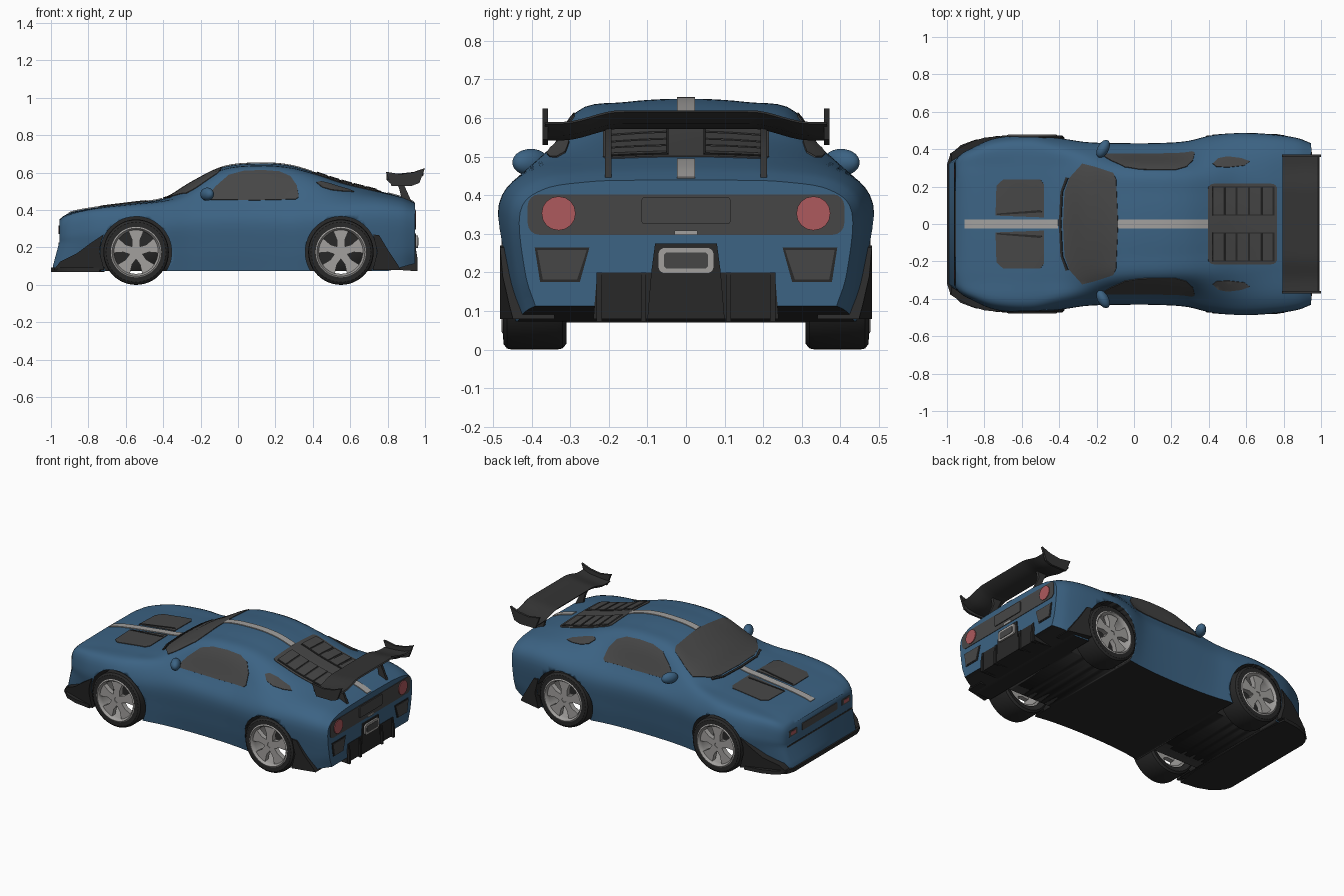
import bpy, bmesh, math
from mathutils import Vector, Matrix
from mathutils.bvhtree import BVHTree

if "Cube" in bpy.data.objects:
    bpy.data.objects.remove(bpy.data.objects["Cube"])

def material(name, rgb):
    m = bpy.data.materials.new(name)
    m.diffuse_color = (*rgb, 1)
    m.use_nodes = True
    m.node_tree.nodes["Principled BSDF"].inputs["Base Color"].default_value = m.diffuse_color
    return m

BLUE = material("blue_paint", (0.045, 0.125, 0.23))
BLACK = material("black_trim", (0.022, 0.022, 0.022))
GREY = material("dark_grey_glass", (0.062, 0.062, 0.062))
WING = material("charcoal_wing", (0.034, 0.034, 0.034))
SILVER = material("silver", (0.36, 0.35, 0.34))
RED = material("red_light", (0.42, 0.10, 0.11))

def finish(bm, name, mats, angle=40):
    bmesh.ops.recalc_face_normals(bm, faces=bm.faces)
    me = bpy.data.meshes.new(name)
    bm.to_mesh(me)
    bm.free()
    ob = bpy.data.objects.new(name, me)
    bpy.context.collection.objects.link(ob)
    for m in mats:
        me.materials.append(m)
    bpy.ops.object.select_all(action='DESELECT')
    ob.select_set(True)
    bpy.context.view_layer.objects.active = ob
    bpy.ops.object.shade_smooth_by_angle(angle=math.radians(angle))
    return ob

# Outline extruded along an axis; either end may be a function of the first coordinate
def prism(name, pts, axis, a, b, mat):
    def place(p, d):
        d = d(p[0]) if callable(d) else d
        return {'x': (d, p[0], p[1]), 'y': (p[0], d, p[1]), 'z': (p[0], p[1], d)}[axis]
    bm = bmesh.new()
    lo = [bm.verts.new(place(p, a)) for p in pts]
    hi = [bm.verts.new(place(p, b)) for p in pts]
    bm.faces.new(lo)
    bm.faces.new(hi)
    for i in range(len(pts)):
        j = (i + 1) % len(pts)
        bm.faces.new((lo[i], lo[j], hi[j], hi[i]))
    return finish(bm, name, [mat])

# Closed (radius, y) profile spun round a wheel axis
def lathe(name, prof, cx, cz, side, mat, seg=48):
    bm = bmesh.new()
    rings = [[bm.verts.new((cx + r * math.cos(t), side * y, cz + r * math.sin(t))) for r, y in prof]
             for t in (2 * math.pi * i / seg for i in range(seg))]
    n = len(prof)
    for i in range(seg):
        p, q = rings[i], rings[(i + 1) % seg]
        for j in range(n):
            k = (j + 1) % n
            bm.faces.new((p[j], p[k], q[k], q[j]))
    bmesh.ops.remove_doubles(bm, verts=bm.verts, dist=1e-5)
    return finish(bm, name, [mat], 35)

def rrect(cx, cy, w, h, r):
    pts = []
    for q, (sx, sy) in enumerate(((1, 1), (-1, 1), (-1, -1), (1, -1))):
        for k in range(5):
            t = math.pi / 2 * (q + k / 4)
            pts.append((cx + sx * (w / 2 - r) + r * math.cos(t), cy + sy * (h / 2 - r) + r * math.sin(t)))
    return pts

# Body stations: x, bottom half width, max half width, its z, shoulder y, z, roof edge y, z, centre z
S = [(-.955, .32, .34, .26, .33, .32, .28, .345, .35), (-.93, .34, .37, .27, .355, .345, .29, .365, .37),
     (-.88, .37, .40, .28, .38, .37, .30, .385, .392), (-.75, .42, .455, .30, .42, .40, .30, .41, .415),
     (-.55, .44, .475, .32, .43, .42, .30, .435, .44), (-.39, .43, .455, .33, .40, .435, .30, .452, .465),
     (-.25, .41, .435, .34, .38, .45, .305, .507, .548), (-.08, .40, .43, .35, .373, .455, .29, .595, .63),
     (.12, .40, .43, .35, .37, .46, .285, .615, .65), (.28, .41, .44, .35, .375, .465, .28, .605, .638),
     (.42, .43, .472, .365, .395, .48, .275, .575, .597), (.56, .44, .485, .375, .41, .467, .275, .53, .552),
     (.75, .44, .475, .38, .40, .46, .25, .492, .503), (.88, .42, .455, .37, .385, .44, .25, .462, .468),
     (.945, .39, .43, .355, .37, .415, .25, .435, .44)]

def station(x):
    k = max(i for i in range(len(S) - 1) if S[i][0] <= x + 1e-6)
    h = S[k + 1][0] - S[k][0]
    t = (x - S[k][0]) / h
    out = []
    for c in range(1, 9):
        def m(i):
            a, b = max(i - 1, 0), min(i + 1, len(S) - 1)
            return (S[b][c] - S[a][c]) / (S[b][0] - S[a][0]) * h
        out.append((2*t**3 - 3*t*t + 1) * S[k][c] + (t**3 - 2*t*t + t) * m(k)
                   + (3*t*t - 2*t**3) * S[k + 1][c] + (t**3 - t*t) * m(k + 1))
    return out

def half_section(x):
    wb, wm, zm, ws, zs, wr, zr, zt = station(x)
    zb = .073 + .04 * min(max((x - .8) / .14, 0), 1)
    P = [Vector(p) for p in ((wb, zb), ((wb + 2 * wm) / 3, .2), (wm, zm), (ws, zs), (wr, zr),
                             (wr * .55, zt - .25 * (zt - zr)), (0, zt))]
    P = [2 * P[0] - P[1]] + P + [Vector((-P[5].x, P[5].y))]
    pts = []
    for i in range(1, 7):
        a, b, c, d = P[i - 1:i + 3]
        for t in (0, .2, .4, .6, .8):
            pts.append(.5 * (2 * b + (c - a) * t + (2*a - 5*b + 4*c - d) * t * t + (3*b - a - 3*c + d) * t**3))
    return pts + [P[7]]

# Body shell lofted along x, lower nose pushed forward
bm = bmesh.new()
rings = []
N = 90
for i in range(N + 1):
    x = -.955 + 1.9 * i / N
    h = half_section(x)
    ring = [(p.x, p.y) for p in h] + [(-p.x, p.y) for p in h[-2::-1]]
    push = min(max((-.8 - x) / .12, 0), 1)
    rings.append([bm.verts.new((x - push * .035 * min(max((.23 - z) / .13, 0), 1), y, z)) for y, z in ring])
M = len(rings[0])
for p, q in zip(rings, rings[1:]):
    for j in range(M):
        k = (j + 1) % M
        bm.faces.new((p[j], p[k], q[k], q[j]))
for r in (rings[0], rings[-1]):
    for j in range(M // 2):
        f = [r[j], r[j + 1], r[M - 2 - j], r[M - 1 - j]]
        bm.faces.new(f if j < M // 2 - 1 else [f[0], f[1], f[3]])
body = finish(bm, "body", [BLUE, BLACK], 50)

# Wheel wells cut from the body
WHEELS = [(cx, s) for cx in (-.545, .55) for s in (1, -1)]
for cx, s in WHEELS:
    ring = [(cx + .19 * math.cos(t * math.pi / 32), .175 + .19 * math.sin(t * math.pi / 32)) for t in range(64)]
    cut = prism("wheel_well_cutter", ring, 'y', s * .28, s * .6, BLACK)
    cut.hide_render = True
    mod = body.modifiers.new("well", 'BOOLEAN')
    mod.operation, mod.solver, mod.object = 'DIFFERENCE', 'EXACT', cut
    bpy.context.view_layer.objects.active = body
    bpy.ops.object.modifier_apply(modifier=mod.name)
    bpy.data.objects.remove(cut)

# Black underside and wells
for f in body.data.polygons:
    c, n = f.center, f.normal
    d = min(math.hypot(c.x - cx, c.z - .175) for cx, s in WHEELS)
    well = d < .195 and abs(c.y) > .27 and (abs(n.y) < .04 or abs(abs(c.y) - .28) < .004)
    f.material_index = int(well or (n.z < -.5 and c.z < .13))
bm = bmesh.new()
bm.from_mesh(body.data)
tree = BVHTree.FromBMesh(bm)
bm.free()

# Thin plate: outline projected onto the body from one direction, with a skirt
def plate(name, pts, view, mat, off=.004, step=.025):
    to3 = {'top': lambda a, b: (a, b, 2), 'right': lambda a, b: (a, 2, b), 'left': lambda a, b: (a, -2, b),
           'tail': lambda a, b: (2, a, b), 'nose': lambda a, b: (-2, a, b)}[view]
    ray = {'top': (0, 0, -1), 'right': (0, -1, 0), 'left': (0, 1, 0), 'tail': (-1, 0, 0), 'nose': (1, 0, 0)}[view]
    bm = bmesh.new()
    bm.faces.new([bm.verts.new(to3(*p)) for p in pts])
    for ax in range(3):
        if ray[ax]:
            continue
        vals = [v.co[ax] for v in bm.verts]
        no = [int(i == ax) for i in range(3)]
        for i in range(math.floor(min(vals) / step), math.ceil(max(vals) / step) + 1):
            bmesh.ops.bisect_plane(bm, geom=bm.verts[:] + bm.edges[:] + bm.faces[:],
                                   plane_co=[i * step * n for n in no], plane_no=no)
    for v in bm.verts:
        hit, n, _, _ = tree.ray_cast(v.co, Vector(ray))
        if hit:
            v.co = hit + n * off
    rim = [e for e in bm.edges if e.is_boundary]
    for g in bmesh.ops.extrude_edge_only(bm, edges=rim)['geom']:
        if isinstance(g, bmesh.types.BMVert):
            g.co = tree.find_nearest(g.co)[0]
    return finish(bm, name, [mat])

def both(pts):
    return pts + [(x, -y) for x, y in reversed(pts) if y > 0]

# Glass
plate("windshield", both([(-.378, 0), (-.37, .17), (-.345, .245), (-.275, .322), (-.2, .302), (-.11, .272), (-.095, .24),
                          (-.085, 0)]), 'top', GREY)
plate("wiper_cowl", both([(-.40, 0), (-.392, .17), (-.363, .25), (-.35, .245), (-.38, .17), (-.388, 0)]), 'top', BLACK, .006)
for view in ('right', 'left'):
    plate("side_window", [(-.18, .455), (-.12, .525), (-.05, .586), (.03, .608), (.13, .612), (.22, .605), (.28, .58),
                          (.315, .53), (.325, .47), (.31, .457), (.1, .452)], view, GREY)
for s in (1, -1):
    plate("quarter_window", [(x, s * y) for x, y in ((.42, .322), (.45, .35), (.50, .36), (.57, .352), (.62, .335),
                             (.59, .312), (.5, .302), (.44, .306))], 'top', GREY)
    # Hood vents
    plate("hood_vent", [(x, s * y) for x, y in ((-.74, .045), (-.735, .205), (-.70, .237), (-.50, .237),
                        (-.48, .21), (-.48, .035))], 'top', GREY)
    plate("hood_vent_slot", [(x, s * y) for x, y in ((-.735, .048), (-.73, .056), (-.50, .075), (-.49, .062))], 'top', BLACK, .007)
    # Engine louvres
    plate("louvre_recess", [(.42, s * .045), (.42, s * .2), (.75, s * .2), (.75, s * .045)], 'top', BLACK, .005)
    for i in range(5):
        x = .42 + .066 * i
        plate("louvre_slat", [(x, s * .05), (x, s * .195), (x + .055, s * .195), (x + .055, s * .05)], 'top', GREY, .0095)
plate("louvre_panel", rrect(.58, 0, .37, .43, .03), 'top', GREY, .003)

# Centre stripe
for a, b in ((-.905, -.405), (-.085, .395), (.80, .938)):
    plate("stripe", [(a, -.023), (b, -.023), (b, .023), (a, .023)], 'top', SILVER, .005)

# Tail panel, lights and bumper vents
plate("tail_panel", rrect(0, .35, .82, .105, .03), 'tail', GREY, .003)
plate("number_plate", rrect(0, .36, .23, .07, .008), 'tail', GREY, .008)
plate("plate_lamp", rrect(0, .303, .06, .012, .004), 'tail', SILVER, .007)
for s in (1, -1):
    plate("tail_light", rrect(s * .33, .353, .088, .088, .0435), 'tail', RED, .008)
    for k, m, o in ((0, BLACK, .003), (.007, GREY, .006)):
        plate("bumper_vent", [(s * y, z) for y, z in ((.25 + k, .265 - k), (.392 - k, .265 - k), (.378 - k, .175 + k),
                              (.275 + k, .175 + k))], 'tail', m, o)
    # Nose lights
    plate("nose_light_frame", rrect(s * .27, .295, .085, .04, .006), 'nose', GREY, .003)
    plate("nose_light", rrect(s * .27, .295, .05, .022, .005), 'nose', RED, .005)
plate("nose_grille", rrect(0, .295, .36, .045, .008), 'nose', GREY, .004)
plate("nose_seam", rrect(0, .222, .66, .008, .003), 'nose', BLACK, .003)

# Diffuser and exhaust
prism("diffuser", [(-.24, .08), (.24, .08), (.23, .2), (-.23, .2)], 'x', .78, .947, BLACK)
prism("exhaust_housing", [(-.1, .08), (.1, .08), (.09, .2), (.08, .275), (-.08, .275), (-.09, .2)], 'x', .8, .952, BLACK)
for y in (-.225, -.11, .11, .225):
    prism("diffuser_fin", [(.78, .085), (.96, .073), (.96, .14), (.95, .2), (.9, .2)], 'y', y - .007, y + .007, BLACK)
prism("exhaust_rim", rrect(0, .231, .145, .068, .018), 'x', .9, .962, SILVER)
prism("exhaust_opening", rrect(0, .231, .115, .042, .01), 'x', .9, .964, GREY)

# Splitter and black bumper corners
prism("splitter", both([(-1, 0), (-1, .32), (-.985, .365), (-.93, .42), (-.85, .45), (-.74, .465), (-.715, .3)]), 'z', .07, .093, BLACK)
for s in (1, -1):
    prism("front_corner", [(-.985, .08), (-.95, .125), (-.86, .17), (-.8, .215), (-.718, .27), (-.735, .22), (-.74, .175),
          (-.715, .08)], 'y', s * .32, lambda x: s * (.470 - 1.35 * max(0, -.72 - x) ** 2), BLACK)
    prism("rear_corner", [(.722, .27), (.745, .175), (.72, .08), (.87, .08), (.85, .115), (.80, .19), (.755, .265)],
          'y', s * .34, lambda x: s * (.482 - 2 * max(0, x - .74) ** 2), BLACK)

# Rear wing
bm = bmesh.new()
rows = []
for i in range(33):
    y = -.365 + .73 * i / 32
    t = min(max((abs(y) - .17) / .15, 0), 1)
    dz = -.03 * t * t * (3 - 2 * t)
    rows.append([bm.verts.new((x, y, z + dz)) for x, z in ((.795, .592), (.87, .596), (.94, .604), (.985, .62),
                 (.992, .615), (.95, .585), (.88, .572), (.81, .575))])
for p, q in zip(rows, rows[1:]):
    for j in range(8):
        k = (j + 1) % 8
        bm.faces.new((p[j], p[k], q[k], q[j]))
bm.faces.new(rows[0])
bm.faces.new(rows[-1])
finish(bm, "wing_blade", [WING])
for s in (1, -1):
    prism("wing_endplate", [(.79, .605), (.87, .592), (.94, .602), (1, .625), (.97, .545), (.93, .53), (.82, .53)],
          'y', s * .358, s * .372, WING)
    prism("wing_strut", [(.83, .58), (.90, .58), (.89, .53), (.93, .44), (.88, .44), (.86, .52)], 'y', s * .193, s * .21, WING)
    # Door mirrors
    bm = bmesh.new()
    bmesh.ops.create_uvsphere(bm, u_segments=24, v_segments=14, radius=1, matrix=Matrix.Translation((-.165, s * .402, .485))
                              @ Matrix.Rotation(-s * .5, 4, 'Z') @ Matrix.Diagonal((.03, .052, .035, 1)))
    finish(bm, "door_mirror", [BLUE])

# Wheels: tyre, rim, hub and five spokes
for cx, s in WHEELS:
    lathe("tyre", [(.13, .32), (.16, .31), (.172, .32), (.175, .335), (.175, .45), (.172, .464), (.16, .473), (.13, .474)],
          cx, .175, s, BLACK)
    lathe("rim", [(.135, .33), (.135, .474), (.128, .478), (.12, .468), (.116, .45), (.116, .33)], cx, .175, s, SILVER)
    lathe("hub", [(0, .425), (.04, .425), (.04, .448), (.028, .458), (0, .458)], cx, .175, s, SILVER, 24)
    for i in range(5):
        a = math.pi / 2 + 2 * math.pi * i / 5
        ca, sa = math.cos(a), math.sin(a)
        outline = [(.015, -.022), (.065, -.021), (.12, -.044), (.12, .044), (.065, .021), (.015, .022)]
        prism("spoke", [(cx + u * ca - v * sa, .175 + u * sa + v * ca) for u, v in outline], 'y', s * .43, s * .462, SILVER)
